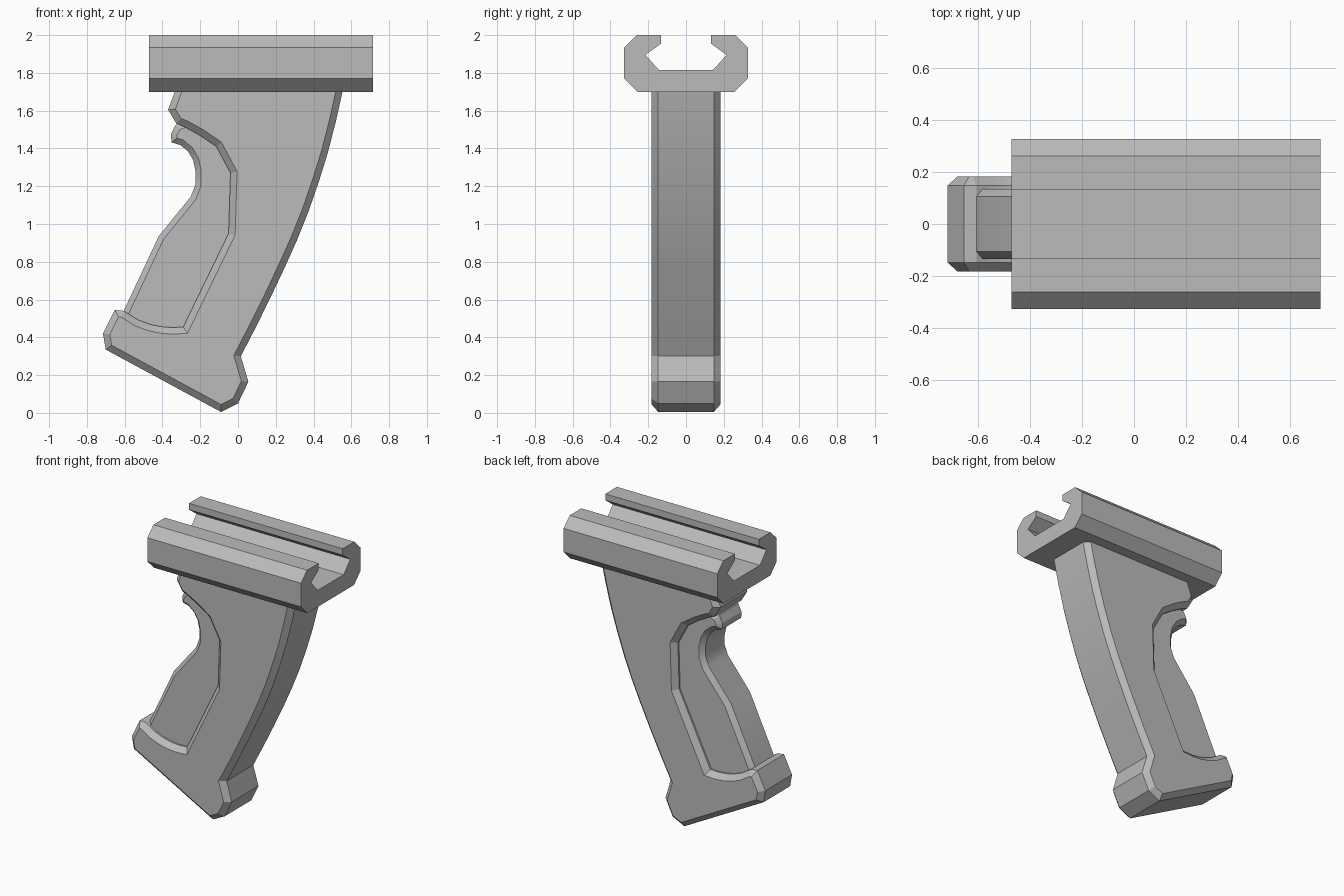
import bpy, bmesh, math
from mathutils import Vector

cube = bpy.data.objects.get("Cube")
if cube:
    bpy.data.objects.remove(cube, do_unlink=True)

grey = bpy.data.materials.new("mid grey")
grey.use_nodes = True
grey.diffuse_color = (0.5, 0.5, 0.5, 1)
grey.node_tree.nodes["Principled BSDF"].inputs["Base Color"].default_value = (0.5, 0.5, 0.5, 1)


def inset(points, d):
    """Offset a counter-clockwise outline inward by d with mitred corners."""
    pts = [Vector(p) for p in points]
    out = []
    for i, p in enumerate(pts):
        a = (p - pts[i - 1]).normalized()
        b = (pts[(i + 1) % len(pts)] - p).normalized()
        na, nb = Vector((-a.y, a.x)), Vector((-b.y, b.x))
        out.append(p + (na + nb) * d / max(1 + na.dot(nb), 0.4))
    return out


def loft(name, rings, smooth=None):
    """Skin a list of equal rings of 3D points and cap both ends."""
    bm = bmesh.new()
    loops = [[bm.verts.new(p) for p in ring] for ring in rings]
    n = len(loops[0])
    for lo, hi in zip(loops, loops[1:]):
        for i in range(n):
            j = (i + 1) % n
            bm.faces.new((lo[i], lo[j], hi[j], hi[i]))
    bm.faces.new(loops[0][::-1])
    bm.faces.new(loops[-1])
    bmesh.ops.recalc_face_normals(bm, faces=bm.faces)
    mesh = bpy.data.meshes.new(name)
    bm.to_mesh(mesh)
    bm.free()
    mesh.materials.append(grey)
    obj = bpy.data.objects.new(name, mesh)
    bpy.context.collection.objects.link(obj)
    if smooth:
        bpy.ops.object.select_all(action="DESELECT")
        obj.select_set(True)
        bpy.context.view_layer.objects.active = obj
        bpy.ops.object.shade_smooth_by_angle(angle=math.radians(smooth))
    return obj


def chamfered_slab(name, outline, half, chamfer, smooth):
    """Side outline (x, z) extruded across y with chamfered rims."""
    inner = inset(outline, chamfer)
    layers = [(inner, -half), (outline, chamfer - half),
              (outline, half - chamfer), (inner, half)]
    return loft(name, [[(p[0], y, p[1]) for p in pts] for pts, y in layers], smooth)


# Mounting rail: mirrored channel section run along x
half_section = [(0.257, 1.70), (0.327, 1.77), (0.327, 1.935), (0.26, 2.0),
                (0.132, 2.0), (0.132, 1.955), (0.215, 1.895), (0.143, 1.815)]
section = half_section + [(-y, z) for y, z in reversed(half_section)]
loft("mounting_rail", [[(x, y, z) for y, z in section] for x in (-0.47, 0.715)])

# Grip body: heel, curved back, and the edge around the side recess
heel = [(-0.605, 0.54), (-0.653, 0.545), (-0.715, 0.42), (-0.70, 0.335),
        (-0.09, 0.005), (0.0, 0.05), (0.055, 0.165), (0.015, 0.30)]
back = [(0.09, 0.445), (0.172, 0.61), (0.25, 0.775), (0.315, 0.92), (0.375, 1.07),
        (0.43, 1.23), (0.475, 1.375), (0.52, 1.55), (0.553, 1.70), (0.563, 1.75)]
horn = [(-0.32, 1.75), (-0.335, 1.70), (-0.37, 1.605), (-0.325, 1.53)]
recess = [(-0.285, 1.515), (-0.20, 1.468), (-0.115, 1.41), (-0.04, 1.27), (-0.05, 0.95),
          (-0.29, 0.455), (-0.35, 0.452), (-0.41, 0.457), (-0.47, 0.47), (-0.53, 0.493)]
chamfered_slab("grip_body", heel + back + horn + recess, 0.182, 0.035, 12)

# Finger grip: thinner core filling the recess, with a small nub on top
front = [(-0.30, 1.535), (-0.33, 1.525), (-0.355, 1.475), (-0.352, 1.432), (-0.305, 1.418),
         (-0.265, 1.385), (-0.238, 1.34), (-0.225, 1.28), (-0.225, 1.21), (-0.25, 1.145),
         (-0.42, 0.935), (-0.605, 0.54), (-0.632, 0.48)]
hidden = [(-0.55, 0.40), (-0.22, 0.36), (0.04, 0.93), (0.05, 1.30), (-0.05, 1.47), (-0.22, 1.56)]
chamfered_slab("finger_grip", front + hidden, 0.135, 0.03, 30)
